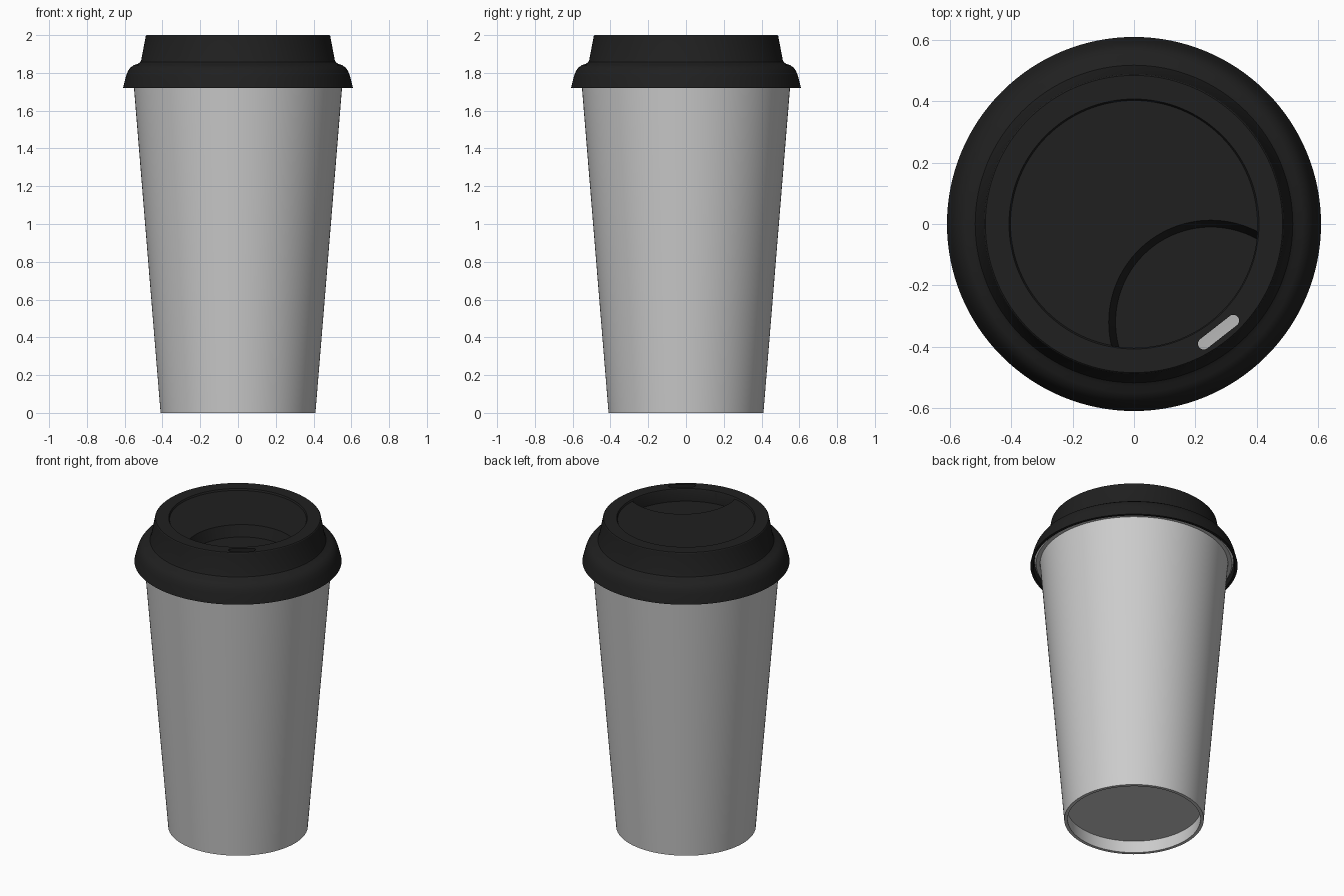
import bpy, bmesh, math

if "Cube" in bpy.data.objects:
    bpy.data.objects.remove(bpy.data.objects["Cube"])

SEG = 128
AXIS = math.radians(-52)          # direction of the sip opening


def finish(name, bm):
    bmesh.ops.remove_doubles(bm, verts=bm.verts, dist=1e-5)
    bmesh.ops.recalc_face_normals(bm, faces=bm.faces)
    me = bpy.data.meshes.new(name)
    bm.to_mesh(me)
    bm.free()
    ob = bpy.data.objects.new(name, me)
    bpy.context.collection.objects.link(ob)
    return ob


def lathe(name, profile):
    """Revolve a closed (radius, z) profile around z."""
    bm = bmesh.new()
    vs = [bm.verts.new((r, 0, z)) for r, z in profile]
    es = [bm.edges.new((vs[i], vs[(i + 1) % len(vs)])) for i in range(len(vs))
          if profile[i][0] or profile[(i + 1) % len(vs)][0]]
    bmesh.ops.spin(bm, geom=vs + es, cent=(0, 0, 0), axis=(0, 0, 1),
                   angle=2 * math.pi, steps=SEG, use_merge=True)
    return finish(name, bm)


def cone(name, r_bottom, r_top, z0, z1, cx=0, cy=0):
    ob = lathe(name, [(0, z0), (r_bottom, z0), (r_top, z1), (0, z1)])
    for v in ob.data.vertices:
        v.co.x += cx
        v.co.y += cy
    return ob


def boolean(ob, tool, op):
    mod = ob.modifiers.new(op, 'BOOLEAN')
    mod.operation, mod.object, mod.solver = op, tool, 'EXACT'
    bpy.context.view_layer.objects.active = ob
    bpy.ops.object.modifier_apply(modifier=mod.name)
    bpy.data.objects.remove(tool)


def smooth(ob):
    bpy.ops.object.select_all(action='DESELECT')
    ob.select_set(True)
    bpy.context.view_layer.objects.active = ob
    bpy.ops.object.shade_smooth_by_angle(angle=math.radians(30))


# Cup: tapered wall, rolled lip, raised floor
cup = lathe("cup", [
    (0, 0.08), (0.395, 0.08), (0.39, 0.0), (0.41, 0.0), (0.552, 1.735),
    (0.575, 1.735), (0.584, 1.75), (0.575, 1.77), (0.545, 1.77),
    (0.535, 1.74), (0.402, 0.10), (0, 0.10)])
smooth(cup)

# Lid: thin shell with a stepped shoulder and a slightly sunken centre disc
lid = lathe("lid", [
    (0, 1.99), (0.402, 1.99), (0.407, 2.0), (0.484, 2.0), (0.488, 1.996),
    (0.512, 1.87), (0.517, 1.857), (0.53, 1.848), (0.55, 1.842),
    (0.57, 1.828), (0.584, 1.807), (0.594, 1.78), (0.609, 1.72),
    (0.592, 1.72), (0.578, 1.78), (0.56, 1.815), (0.535, 1.828),
    (0.51, 1.836), (0.496, 1.86), (0.47, 1.97), (0, 1.97)])

# Recess beside the sip opening: a pan under the disc, then its hollow
cx, cy = 0.406 * math.cos(AXIS), 0.406 * math.sin(AXIS)
pan = cone("pan", 0.335, 0.355, 1.90, 1.98, cx, cy)
boolean(pan, cone("pan_limit", 0.425, 0.425, 1.85, 2.05), 'INTERSECT')
boolean(lid, pan, 'UNION')
hollow = cone("hollow", 0.31, 0.345, 1.92, 2.03, cx, cy)
boolean(hollow, cone("hollow_limit", 0.403, 0.403, 1.85, 2.1), 'INTERSECT')
boolean(lid, hollow, 'DIFFERENCE')

# Sip slot: rounded slot through the rim
bm = bmesh.new()
half, rad = 0.061, 0.019
ring = []
for i in range(32):
    a = math.tau * (i + 0.5) / 32
    t = rad * math.cos(a) + math.copysign(half, math.cos(a))
    d = 0.447 + rad * math.sin(a)
    ring.append(bm.verts.new((d * math.cos(AXIS) - t * math.sin(AXIS),
                              d * math.sin(AXIS) + t * math.cos(AXIS), 1.87)))
face = bm.faces.new(ring)
top = bmesh.ops.extrude_face_region(bm, geom=[face])["geom"]
bmesh.ops.translate(bm, vec=(0, 0, 0.2),
                    verts=[v for v in top if isinstance(v, bmesh.types.BMVert)])
boolean(lid, finish("slot", bm), 'DIFFERENCE')

black = bpy.data.materials.new("black_lid")
black.diffuse_color = (0.014, 0.014, 0.014, 1)
black.use_nodes = True
black.node_tree.nodes["Principled BSDF"].inputs["Base Color"].default_value = black.diffuse_color
lid.data.materials.clear()
lid.data.materials.append(black)
smooth(lid)
